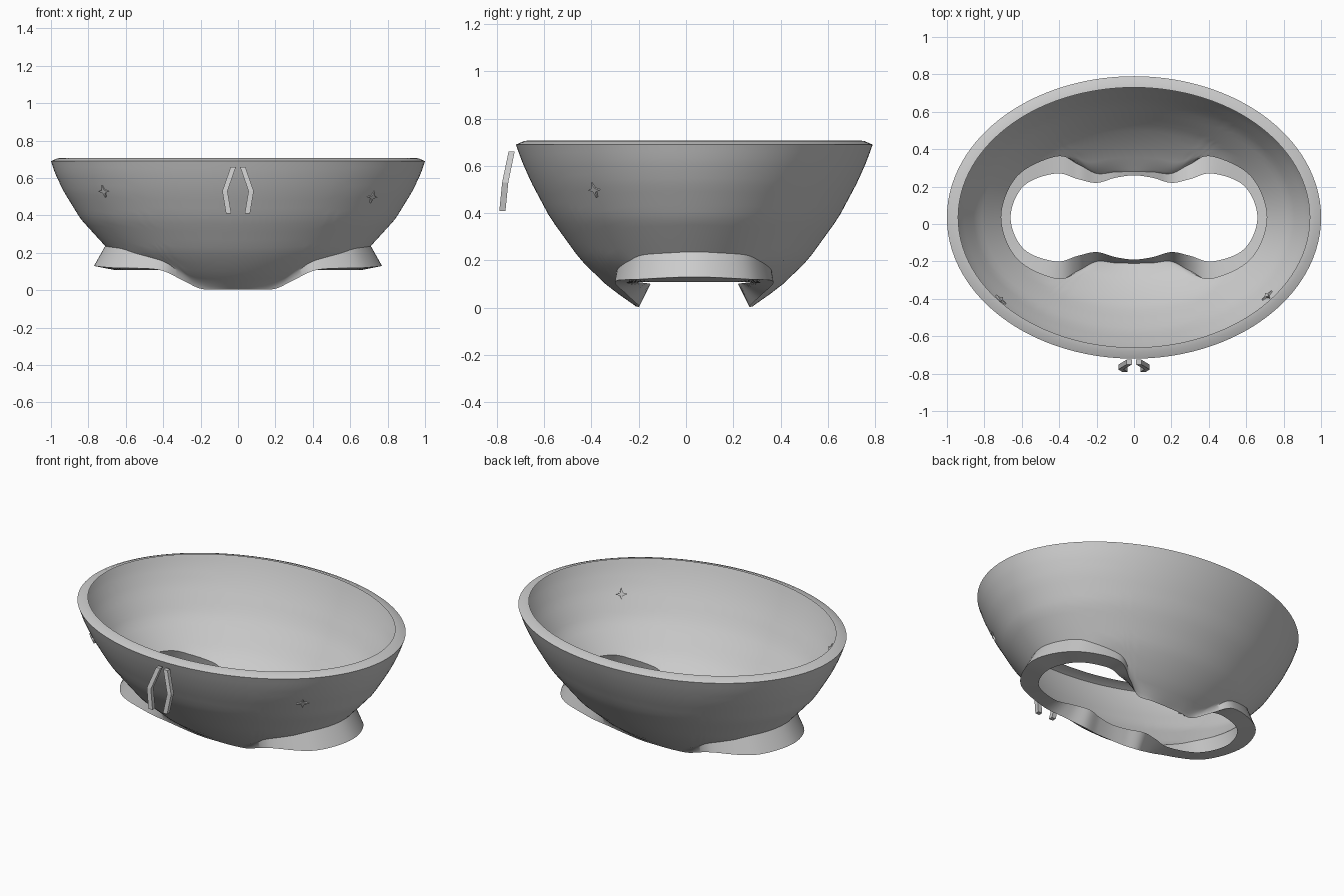
import bpy, bmesh, math
from mathutils import Vector

if "Cube" in bpy.data.objects:
    bpy.data.objects.remove(bpy.data.objects["Cube"])

CY = 0.035          # centre of the bowl in y
SUB = 8             # samples between stations
grey = bpy.data.materials.new("plain grey")
grey.diffuse_color = (0.6, 0.6, 0.6, 1)
grey.use_nodes = True
grey.node_tree.nodes["Principled BSDF"].inputs["Base Color"].default_value = grey.diffuse_color


def finish(bm, name, angle=None):
    bmesh.ops.recalc_face_normals(bm, faces=bm.faces[:])
    me = bpy.data.meshes.new(name)
    bm.to_mesh(me)
    bm.free()
    me.materials.append(grey)
    ob = bpy.data.objects.new(name, me)
    bpy.context.collection.objects.link(ob)
    if angle:
        bpy.ops.object.select_all(action='DESELECT')
        ob.select_set(True)
        bpy.context.view_layer.objects.active = ob
        bpy.ops.object.shade_smooth_by_angle(angle=math.radians(angle))
    return ob


def loft(bm, rings):
    loops = [[bm.verts.new(p) for p in ring] for ring in rings]
    for a, b in zip(loops, loops[1:]):
        for i in range(len(a)):
            j = (i + 1) % len(a)
            bm.faces.new((a[i], a[j], b[j], b[i]))
    return loops


# Bowl wall profile: (half depth, height)
PROFILE = [(0.15, -0.04), (0.25, 0.008), (0.36, 0.085), (0.48, 0.2), (0.61, 0.38),
           (0.69, 0.53), (0.73, 0.62), (0.755, 0.69), (0.76, 0.72)]


def catmull(a, b, c, d, t):
    return 0.5 * (2*b + (c - a)*t + (2*a - 5*b + 4*c - d)*t*t + (3*b - a - 3*c + d)*t**3)


def half_depth(z):
    p = PROFILE
    for i in range(len(p) - 1):
        if z <= p[i + 1][1] or i == len(p) - 2:
            break
    t = (z - p[i][1]) / (p[i + 1][1] - p[i][1])
    return p[i][0] + t * (p[i + 1][0] - p[i][0])


def aspect(z):
    return 1.325 + 0.17 * (0.69 - z)


def wall_height(x, y):
    lo, hi = -0.04, 0.7
    for _ in range(30):
        z = (lo + hi) / 2
        if math.hypot(x / aspect(z), y) > half_depth(z):
            lo = z
        else:
            hi = z
    return lo


# Quarter stations around the opening:
# hole edge x y z, cuff lip x y z, foot of the bowl wall x y
STATIONS = [
    (0, .225, .095, 0, .245, .004, 0, .26),
    (.1, .212, .097, .1, .243, .004, .1, .256),
    (.2, .185, .10, .2, .235, .008, .2, .245),
    (.3, .205, .104, .3, .285, .055, .3, .293),
    (.42, .235, .108, .43, .335, .11, .42, .325),
    (.59, .168, .108, .67, .235, .12, .625, .22),
    (.66, 0, .108, .77, 0, .13, .71, 0)]
Y_COLS = (1, 4, 7)
X_COLS = (0, 3, 6)


def mirrored(s, cols):
    return tuple(-v if i in cols else v for i, v in enumerate(s))


ext = [mirrored(STATIONS[1], X_COLS)] + STATIONS + [mirrored(STATIONS[-2], Y_COLS)]
quarter = []
for k in range(len(STATIONS) - 1):
    for q in range(SUB):
        quarter.append(tuple(catmull(*v, q / SUB) for v in zip(*ext[k:k + 4])))
quarter.append(STATIONS[-1])
right = quarter + [mirrored(s, Y_COLS) for s in quarter[-2::-1]]
around = right + [mirrored(s, X_COLS) for s in right[-2:0:-1]]

# Bowl: one thin sheet from the hole edge over the cuff and wall to the turned-in rim
columns = []
for hx, hy, hz, lx, ly, lz, jx, jy in around:
    col = [(hx, hy, hz), (lx, ly, lz)]
    z0 = wall_height(jx, jy)
    ang = math.atan2(jy, jx / aspect(z0))
    for n in range(17):
        z = z0 + (0.69 - z0) * n / 16
        s = half_depth(z)
        col.append((s * aspect(z) * math.cos(ang), s * math.sin(ang), z))
    col.append((0.965 * math.cos(ang), 0.72 * math.sin(ang), 0.705))
    col.append((0.94 * math.cos(ang), 0.695 * math.sin(ang), 0.708))
    columns.append([Vector((x, y + CY, z)) for x, y, z in col])
bm = bmesh.new()
loft(bm, list(zip(*columns)))
finish(bm, "bowl_shell", 62)

# Pair of bent bars at the front
for side, name in ((-1, "left_bent_bar"), (1, "right_bent_bar")):
    bm = bmesh.new()
    rings = []
    for x, y, z in ((0.025, -0.738, 0.66), (0.07, -0.765, 0.53), (0.05, -0.777, 0.41)):
        rings.append([(side * (x + dx), y + dy, z) for dx, dy in
                      ((-.014, -.013), (.014, -.013), (.014, .013), (-.014, .013))])
    loops = loft(bm, rings)
    bm.faces.new(loops[0])
    bm.faces.new(loops[-1])
    finish(bm, name)

# Small star-shaped studs through the front wall
for side, z, name in ((-1, 0.53, "left_star_stud"), (1, 0.50, "right_star_stud")):
    x = 0.715
    s = half_depth(z)
    y = -math.sqrt(s * s - (x / aspect(z)) ** 2)
    normal = Vector((side * x / aspect(z) ** 2, y, -0.25)).normalized()
    across = normal.cross(Vector((0, 0, 1))).normalized()
    up = across.cross(normal)
    centre = Vector((side * x, y + CY, z))
    bm = bmesh.new()
    rings = []
    for depth in (-0.01, 0.008):
        rings.append([centre + normal * depth + (across * math.cos(a) + up * math.sin(a)) * r
                      for a, r in ((i * math.pi / 4, 0.012 if i % 2 else 0.035) for i in range(8))])
    loops = loft(bm, rings)
    bm.faces.new(loops[0])
    bm.faces.new(loops[-1])
    finish(bm, name)
